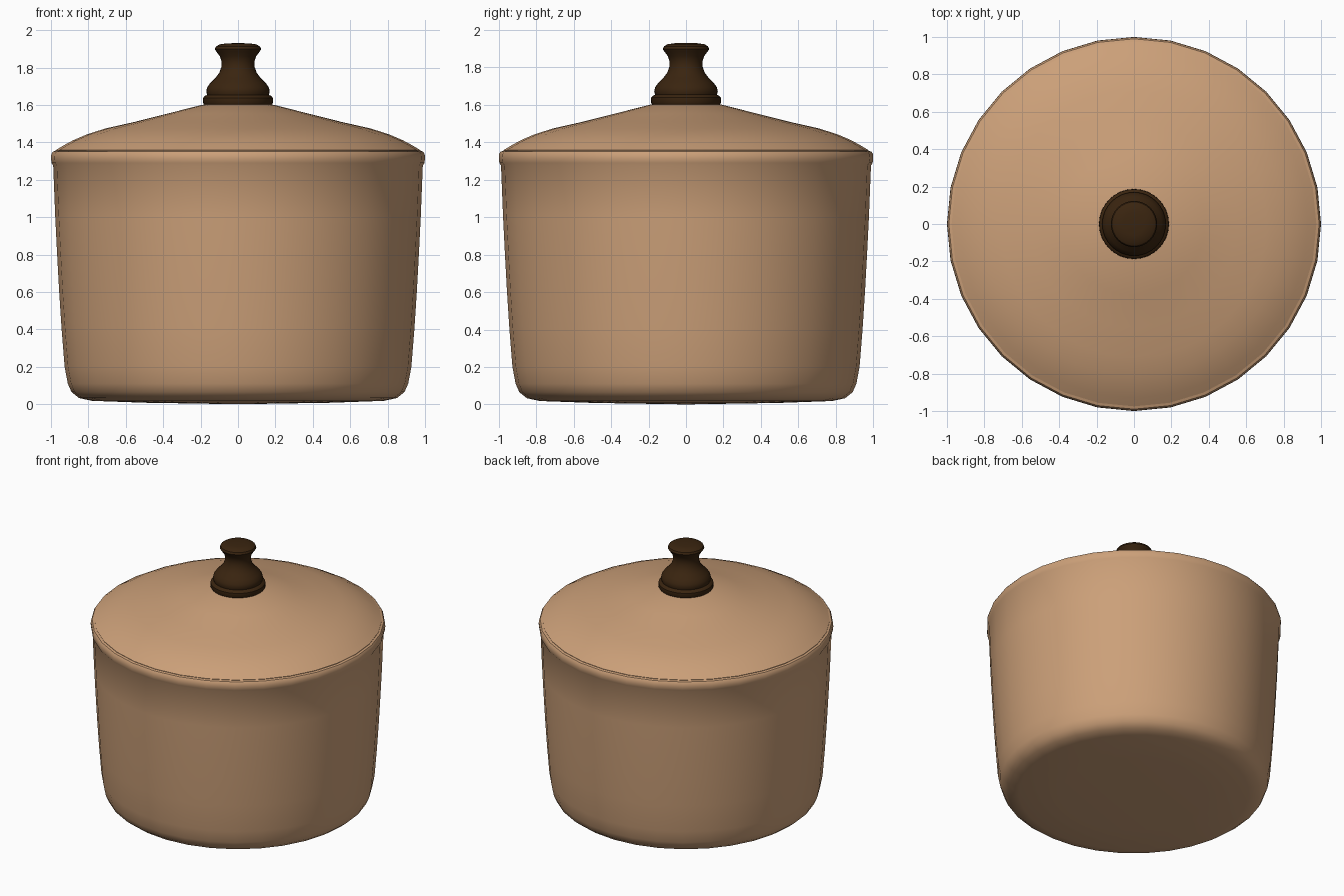
import bpy, bmesh, math

if "Cube" in bpy.data.objects:
    bpy.data.objects.remove(bpy.data.objects["Cube"])


def material(name, rgb):
    m = bpy.data.materials.new(name)
    m.diffuse_color = (*rgb, 1)
    m.use_nodes = True
    m.node_tree.nodes["Principled BSDF"].inputs["Base Color"].default_value = m.diffuse_color
    return m


def lathe(name, profile, mat, segments=32, angle=35):
    """Spin an (r, z) profile round the z axis; r = 0 makes a pole."""
    bm = bmesh.new()
    rings = []
    for r, z in profile:
        if r == 0:
            rings.append([bm.verts.new((0, 0, z))] * segments)
        else:
            rings.append([bm.verts.new((r * math.cos(2 * math.pi * i / segments),
                                        r * math.sin(2 * math.pi * i / segments), z))
                          for i in range(segments)])
    for a, b in zip(rings, rings[1:]):
        for i in range(segments):
            j = (i + 1) % segments
            bm.faces.new(list(dict.fromkeys((a[i], a[j], b[j], b[i]))))
    bmesh.ops.recalc_face_normals(bm, faces=bm.faces)
    mesh = bpy.data.meshes.new(name)
    bm.to_mesh(mesh)
    bm.free()
    mesh.materials.append(mat)
    ob = bpy.data.objects.new(name, mesh)
    bpy.context.collection.objects.link(ob)
    bpy.ops.object.select_all(action='DESELECT')
    ob.select_set(True)
    bpy.context.view_layer.objects.active = ob
    bpy.ops.object.shade_smooth_by_angle(angle=math.radians(angle))
    return ob


clay = material("tan_clay", (0.60, 0.35, 0.19))
wood = material("dark_wood", (0.042, 0.018, 0.005))

# Pot with rounded base, thick rim and hollow inside
lathe("pot_body", [
    (0, 0.0), (0.5, 0.008), (0.78, 0.018), (0.85, 0.033), (0.89, 0.065),
    (0.91, 0.11), (0.927, 0.2), (0.943, 0.4), (0.956, 0.6), (0.967, 0.8),
    (0.977, 1.0), (0.988, 1.275), (0.997, 1.29), (1.0, 1.315), (0.998, 1.338),
    (0.99, 1.35), (0.975, 1.355), (0.93, 1.34), (0.91, 1.2), (0.87, 0.3),
    (0.8, 0.08), (0, 0.07)], clay)

# Domed lid sitting inside the rim
lathe("lid", [
    (0, 1.335), (0.973, 1.335), (0.975, 1.358), (0.93, 1.385), (0.88, 1.412),
    (0.81, 1.442), (0.71, 1.474), (0.55, 1.51), (0.38, 1.553), (0.19, 1.601),
    (0, 1.606)], clay)

# Turned knob
lathe("lid_knob", [
    (0, 1.596), (0.18, 1.601), (0.187, 1.612), (0.186, 1.638), (0.178, 1.648),
    (0.165, 1.654), (0.17, 1.672), (0.165, 1.693), (0.148, 1.718), (0.12, 1.745),
    (0.1, 1.772), (0.089, 1.803), (0.088, 1.832), (0.097, 1.86), (0.115, 1.884),
    (0.124, 1.898), (0.118, 1.912), (0.098, 1.924), (0.06, 1.929), (0, 1.931)], wood)
